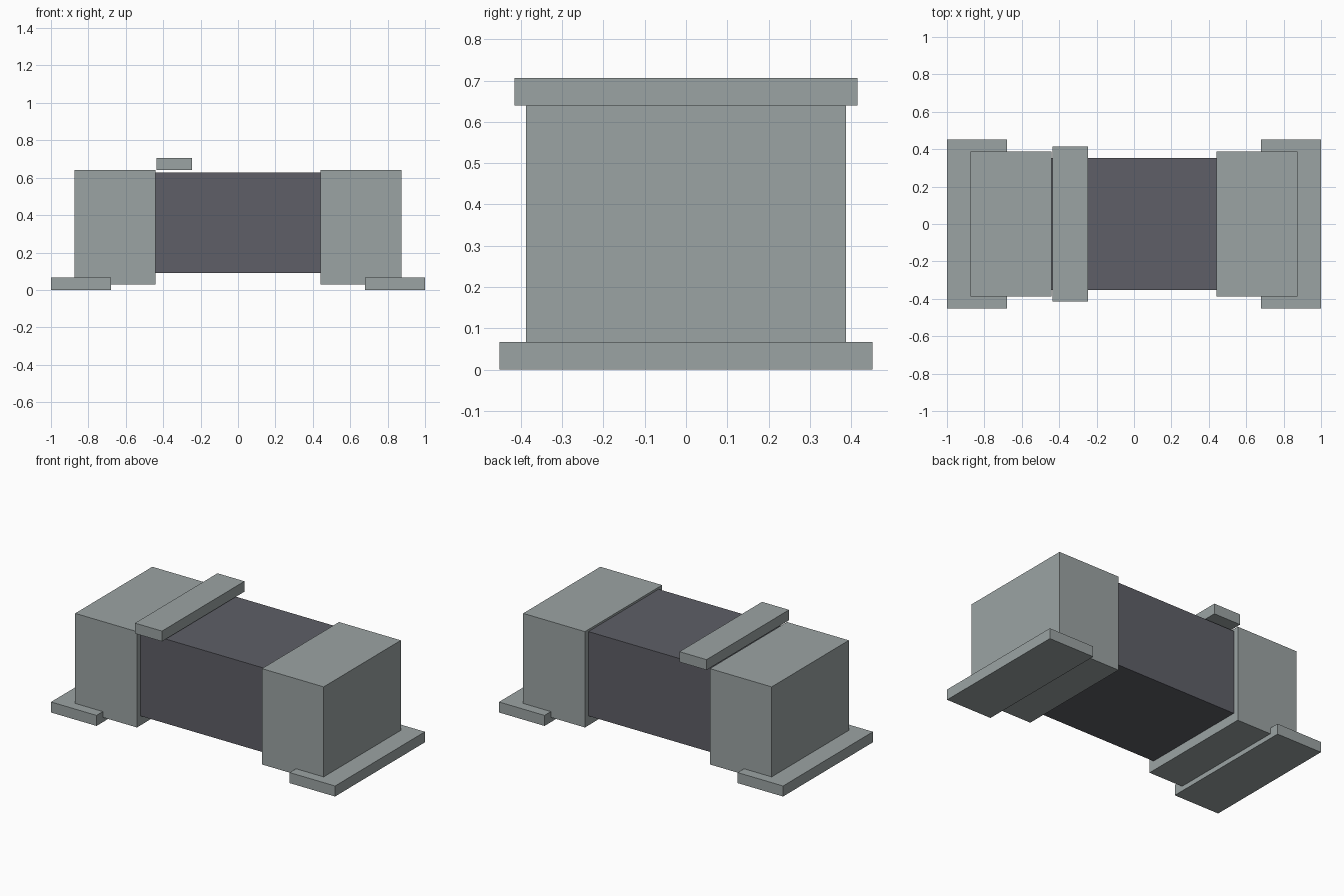
import bpy
from mathutils import Matrix, Vector
import bmesh

cube = bpy.data.objects.get("Cube")
if cube:
    bpy.data.objects.remove(cube, do_unlink=True)


def make_material(name, rgb):
    mat = bpy.data.materials.new(name)
    mat.use_nodes = True
    color = (*rgb, 1.0)
    mat.diffuse_color = color
    mat.node_tree.nodes["Principled BSDF"].inputs["Base Color"].default_value = color
    return mat


def make_box(name, x, half_depth, z, mat):
    """Box spanning x and z ranges, symmetric in y."""
    size = Vector((x[1] - x[0], 2 * half_depth, z[1] - z[0]))
    bm = bmesh.new()
    bmesh.ops.create_cube(bm, size=1.0, matrix=Matrix.Diagonal(size).to_4x4())
    mesh = bpy.data.meshes.new(name)
    bm.to_mesh(mesh)
    bm.free()
    mesh.materials.append(mat)
    obj = bpy.data.objects.new(name, mesh)
    obj.location = ((x[0] + x[1]) / 2, 0, (z[0] + z[1]) / 2)
    bpy.context.collection.objects.link(obj)
    return obj


metal = make_material("grey metal", (0.33, 0.37, 0.37))
dark = make_material("dark slate", (0.112, 0.114, 0.135))

# Central body
make_box("body", (-0.44, 0.44), 0.353, (0.09, 0.627), dark)

# End caps and the solder pads beneath them
for side, sign in (("left", 1), ("right", -1)):
    cap_x = sorted((sign * 0.44, sign * 0.875))
    pad_x = sorted((sign * 0.68, sign * 1.0))
    make_box(side + "_end_cap", cap_x, 0.388, (0.03, 0.64), metal)
    make_box(side + "_pad", pad_x, 0.452, (0.0, 0.067), metal)

# Polarity bar floating just above the body, beside the right cap
make_box("polarity_bar", (-0.435, -0.245), 0.415, (0.64, 0.706), metal)
